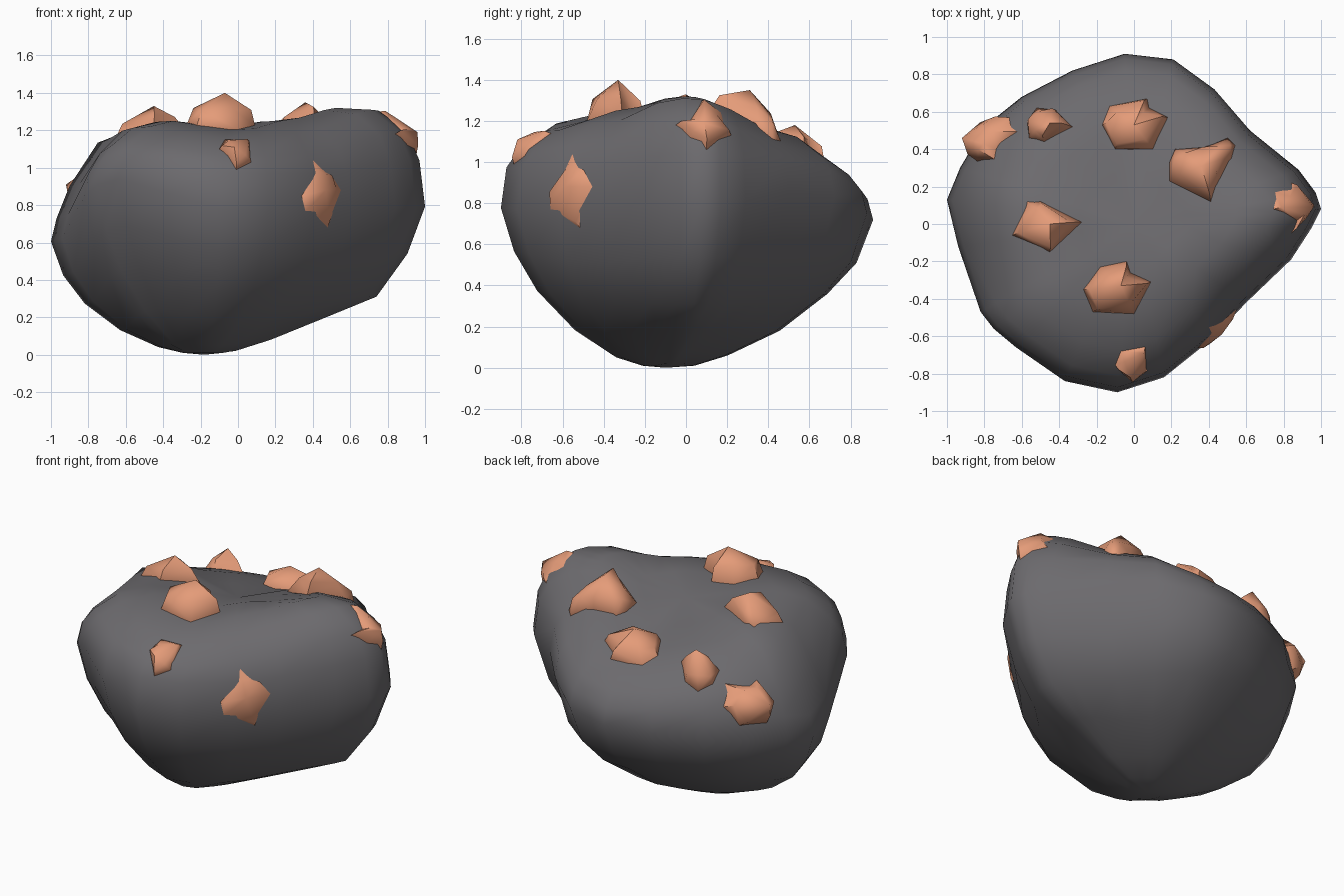
import bpy, bmesh, math
from mathutils import Vector
from mathutils.bvhtree import BVHTree

if "Cube" in bpy.data.objects:
    bpy.data.objects.remove(bpy.data.objects["Cube"])


def material(name, rgb):
    m = bpy.data.materials.new(name)
    m.diffuse_color = (*rgb, 1)
    m.use_nodes = True
    m.node_tree.nodes["Principled BSDF"].inputs["Base Color"].default_value = m.diffuse_color
    return m


def add_object(name, bm, mat, angle):
    bmesh.ops.recalc_face_normals(bm, faces=bm.faces)
    me = bpy.data.meshes.new(name)
    bm.to_mesh(me)
    ob = bpy.data.objects.new(name, me)
    bpy.context.collection.objects.link(ob)
    me.materials.append(mat)
    bpy.ops.object.select_all(action='DESELECT')
    ob.select_set(True)
    bpy.context.view_layer.objects.active = ob
    bpy.ops.object.shade_smooth_by_angle(angle=math.radians(angle))
    return ob


def skin(bm, rings, first, last):
    """Bridge closed rings; cap the ends with a pole point, or a face if None."""
    rows = [[bm.verts.new(p) for p in r] for r in rings]
    n = len(rows[0])
    for a, b in zip(rows, rows[1:]):
        for i in range(n):
            j = (i + 1) % n
            bm.faces.new((a[i], a[j], b[j], b[i]))
    for row, pole in ((rows[0], first), (rows[-1], last)):
        if pole is None:
            bm.faces.new(row)
        else:
            v = bm.verts.new(pole)
            for i in range(n):
                bm.faces.new((row[i], row[(i + 1) % n], v))


ROCK = material("dark_stone", (0.15, 0.145, 0.155))
COPPER = material("copper", (0.78, 0.33, 0.19))

# Boulder: widest outline seen from above
OUTLINE = [(1, .08), (.97, .17), (.88, .29), (.62, .5), (.43, .72), (.21, .88),
           (-.05, .91), (-.33, .82), (-.6, .68), (-.8, .52), (-.93, .3), (-1, .13),
           (-.94, -.12), (-.82, -.47), (-.75, -.56), (-.63, -.66), (-.37, -.84),
           (-.09, -.9), (.16, -.82), (.41, -.62), (.6, -.42), (.84, -.19), (.95, -.02)]
# Distance from the pole to the outline, and heights there every 45 degrees
FRACTION = [.14, .3, .55, .78, .92, 1, .97, .9, .75, .55, .3]
HEIGHT = [
    (.02, .08, .20, .31, .54, .79, 1.04, 1.20, 1.31, 1.32, 1.24),
    (.02, .07, .18, .33, .53, .86, 1.01, 1.08, 1.16, 1.20, 1.19),
    (.01, .06, .18, .36, .51, .72, .82, .90, 1.00, 1.05, 1.11),
    (.01, .05, .16, .32, .48, .68, .85, .95, 1.05, 1.11, 1.14),
    (.01, .04, .13, .27, .42, .60, .72, .90, 1.14, 1.22, 1.20),
    (.01, .07, .24, .47, .69, .94, 1.07, 1.14, 1.22, 1.25, 1.22),
    (.01, .05, .18, .37, .56, .77, .97, 1.06, 1.15, 1.20, 1.23),
    (.01, .06, .17, .32, .51, .76, .97, 1.08, 1.19, 1.26, 1.25)]
BOTTOM, TOP = Vector((-.18, -.1, 0)), Vector((0, 0, 1.18))

rings = []
for k, f in enumerate(FRACTION):
    pole = BOTTOM if k < 5 else TOP
    ring = []
    for x, y in OUTLINE:
        s = (math.atan2(y, x) % math.tau) / (math.tau / 8)
        i, t = int(s) % 8, s % 1
        t = t * t * (3 - 2 * t)
        z = HEIGHT[i][k] * (1 - t) + HEIGHT[(i + 1) % 8][k] * t
        p = pole.lerp(Vector((x, y, 0)), f)
        ring.append(Vector((p.x, p.y, z)))
    rings.append(ring)
bm = bmesh.new()
skin(bm, rings, BOTTOM, TOP)
add_object("boulder", bm, ROCK, 80)
tree = BVHTree.FromBMesh(bm)

# Viewing directions from which the nugget outlines are traced onto the boulder
TOP_VIEW, FRONT = Vector((0, 0, -1)), Vector((0, 1, 0))
SIDE, CORNER = Vector((-1, 0, 0)), Vector((.83, -.56, 0)).normalized()


# Copper nuggets: traced outline raised to a blunt point
def nugget(name, outline, apex, view=TOP_VIEW):
    apex = Vector(apex)
    if view is TOP_VIEW:
        right, upward = Vector((1, 0, 0)), Vector((0, 1, 0))
    else:
        upward = Vector((0, 0, 1))
        right = view.cross(upward)
    base = []
    for a, b in outline:
        p = right * a + upward * b
        hit = tree.ray_cast(p - view * 3, view)[0]
        base.append(hit or tree.find_nearest(p + view * apex.dot(view))[0])
    centre = sum(base, Vector()) / len(base)
    up = tree.find_nearest(centre)[1]
    if up.dot(apex - centre) < 0:
        up = -up
    rise = (apex - centre).dot(up)
    sunk = [p.lerp(centre, .1) - up * .06 for p in base]
    mid = [p.lerp(apex, .35 if i % 2 else .14) + up * rise * (.2 if i % 2 else .32)
           for i, p in enumerate(base)]
    bm = bmesh.new()
    skin(bm, [sunk, base, mid], None, apex)
    bmesh.ops.triangulate(bm, faces=bm.faces)
    add_object(name, bm, COPPER, 50)


nugget("nugget_left", [(-.65, -.06), (-.57, .12), (-.5, .12), (-.28, .01), (-.45, -.15)],
       (-.45, 0, 1.33))
nugget("nugget_front_top", [(-.27, -.35), (-.18, -.23), (-.04, -.2), (-.02, -.26), (.09, -.31),
                            (0, -.48), (-.22, -.47)], (-.07, -.33, 1.4))
nugget("nugget_back", [(-.17, .53), (-.13, .63), (.07, .67), (.08, .62), (.18, .57),
                       (.1, .4), (-.1, .4)], (0, .53, 1.18))
nugget("nugget_back_right", [(.19, .33), (.22, .4), (.37, .41), (.5, .46), (.54, .42),
                             (.52, .35), (.41, .12), (.19, .23)], (.36, .31, 1.35))
nugget("nugget_back_left", [(-.57, .54), (-.52, .62), (-.42, .61), (-.33, .52), (-.48, .44),
                            (-.56, .46)], (-.45, .54, 1.17))
nugget("nugget_left_edge", [(-.1, .87), (-.06, .98), (.08, .96), (.13, .98), (.19, .86),
                            (.15, .75), (-.02, .76)], (-.92, .46, .91), CORNER)
nugget("nugget_right_edge", [(-.05, 1.18), (.02, 1.2), (.08, 1.3), (.17, 1.24), (.22, 1.13),
                             (.1, 1.06), (.02, 1.12)], (.96, .09, 1.19), SIDE)
nugget("nugget_front_right", [(.34, .85), (.4, 1.04), (.5, .96), (.55, .88), (.48, .68),
                              (.36, .77)], (.47, -.59, .88), FRONT)
nugget("nugget_front", [(-.1, 1.1), (-.07, 1.15), (.06, 1.14), (.07, 1.03), (-.01, .99)],
       (-.02, -.82, 1.11), FRONT)
